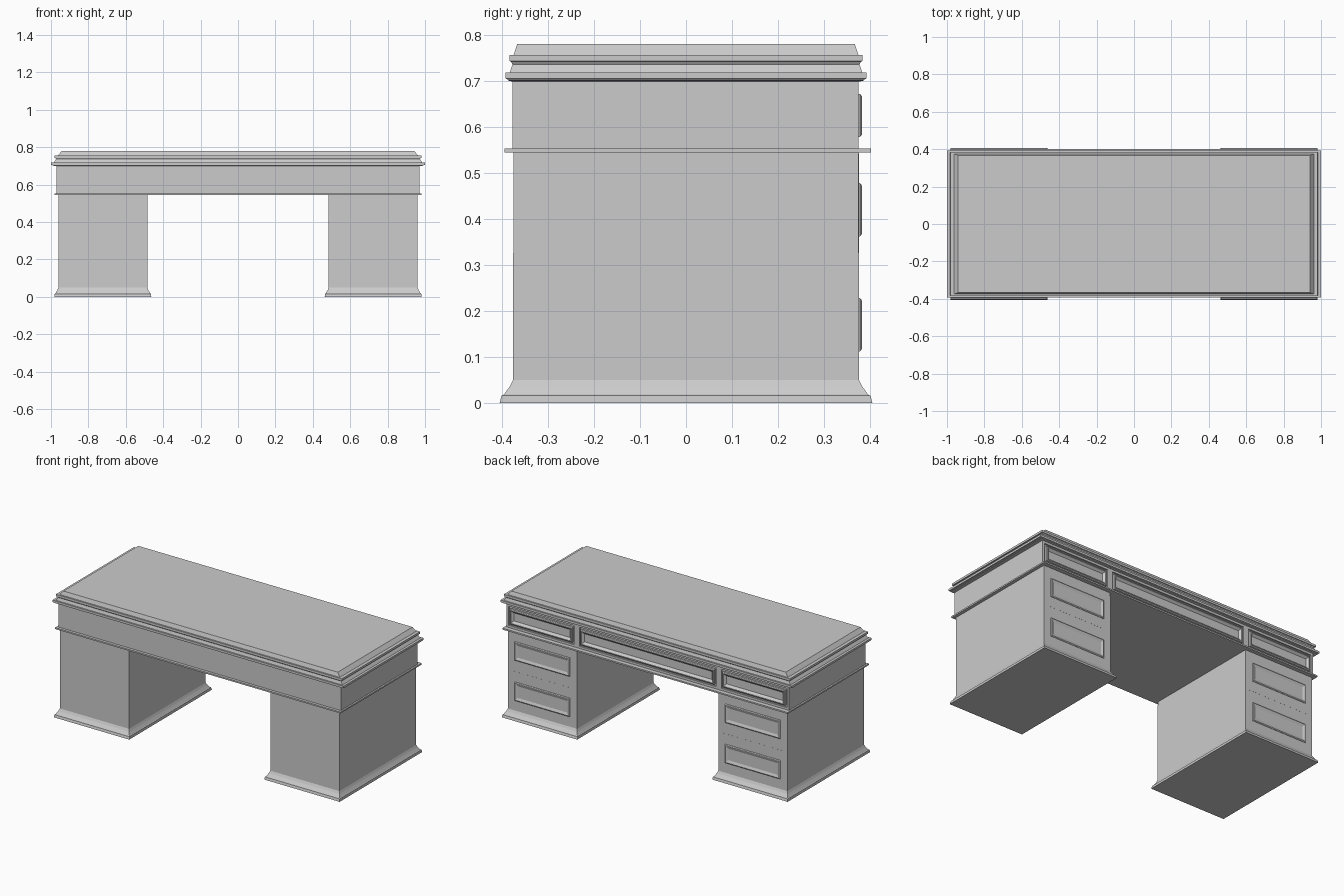
import bpy, bmesh

if "Cube" in bpy.data.objects:
    bpy.data.objects.remove(bpy.data.objects["Cube"])


def loft(name, rings):
    """Skin four-cornered rings and cap both ends."""
    bm = bmesh.new()
    loops = [[bm.verts.new(p) for p in ring] for ring in rings]
    for a, b in zip(loops, loops[1:]):
        for i in range(4):
            j = (i + 1) % 4
            bm.faces.new((a[i], a[j], b[j], b[i]))
    bm.faces.new(loops[0][::-1])
    bm.faces.new(loops[-1])
    bmesh.ops.recalc_face_normals(bm, faces=bm.faces[:])
    me = bpy.data.meshes.new(name)
    bm.to_mesh(me)
    bm.free()
    ob = bpy.data.objects.new(name, me)
    bpy.context.collection.objects.link(ob)
    return ob


def flat_ring(x0, x1, y0, y1, z):
    return [(x0, y0, z), (x1, y0, z), (x1, y1, z), (x0, y1, z)]


def stack(name, cx, profile):
    """Rectangular mouldings: profile rows are (half x, half y, z)."""
    return loft(name, [flat_ring(cx - hx, cx + hx, -hy, hy, z) for hx, hy, z in profile])


def box(name, x0, x1, y0, y1, z0, z1):
    return loft(name, [flat_ring(x0, x1, y0, y1, z) for z in (z0, z1)])


def drawer_panel(name, x0, x1, z0, z1, base, field):
    """Raised moulded frame around a flat field, facing +y."""
    rings = []
    for inset, y in ((0, base), (0, 0.378), (0.005, 0.382), (0.009, 0.382), (0.022, field)):
        a, b, c, d = x0 + inset, x1 - inset, z0 + inset, z1 - inset
        rings.append([(a, y, c), (b, y, c), (b, y, d), (a, y, d)])
    return loft(name, rings)


# Pedestals with flared plinths and two drawers each
for side, s in (("right", 1), ("left", -1)):
    cx = s * 0.7225
    stack(f"{side}_pedestal", cx, [
        (0.259, 0.405, 0), (0.257, 0.401, 0.016), (0.253, 0.396, 0.018),
        (0.243, 0.383, 0.036), (0.2375, 0.376, 0.05), (0.2375, 0.375, 0.55)])
    for row, z in (("lower", 0.17), ("upper", 0.42)):
        box(f"{side}_{row}_drawer_front", cx - 0.21, cx + 0.21, 0.36, 0.376, z - 0.122, z + 0.122)
        drawer_panel(f"{side}_{row}_drawer_panel", cx - 0.19, cx + 0.19,
                     z - 0.058, z + 0.058, 0.37, 0.377)

# Apron body, with rails and stiles framing three recessed drawers
box("apron", -0.97, 0.97, -0.377, 0.366, 0.548, 0.705)
box("apron_bottom_rail", -0.97, 0.97, 0.36, 0.375, 0.548, 0.567)
box("apron_top_rail", -0.97, 0.97, 0.36, 0.375, 0.685, 0.705)
for i, (x0, x1) in enumerate(((-0.97, -0.955), (-0.505, -0.47), (0.47, 0.505), (0.955, 0.97))):
    box(f"apron_stile_{i + 1}", x0, x1, 0.36, 0.375, 0.56, 0.69)
for name, x0, x1 in (("left", -0.945, -0.515), ("centre", -0.46, 0.46), ("right", 0.515, 0.945)):
    drawer_panel(f"{name}_apron_drawer", x0, x1, 0.578, 0.672, 0.36, 0.369)

# Thin trim under the apron
box("apron_trim", -0.98, 0.98, -0.394, 0.402, 0.544, 0.553)

# Stepped table top
stack("table_top", 0, [
    (0.975, 0.379, 0.699), (0.99, 0.387, 0.701), (0.992, 0.388, 0.704),
    (1.0, 0.392, 0.705), (1.0, 0.392, 0.718), (0.985, 0.383, 0.718),
    (0.972, 0.377, 0.736), (0.976, 0.38, 0.742), (0.982, 0.384, 0.743),
    (0.982, 0.384, 0.756), (0.962, 0.375, 0.756), (0.942, 0.367, 0.78)])
